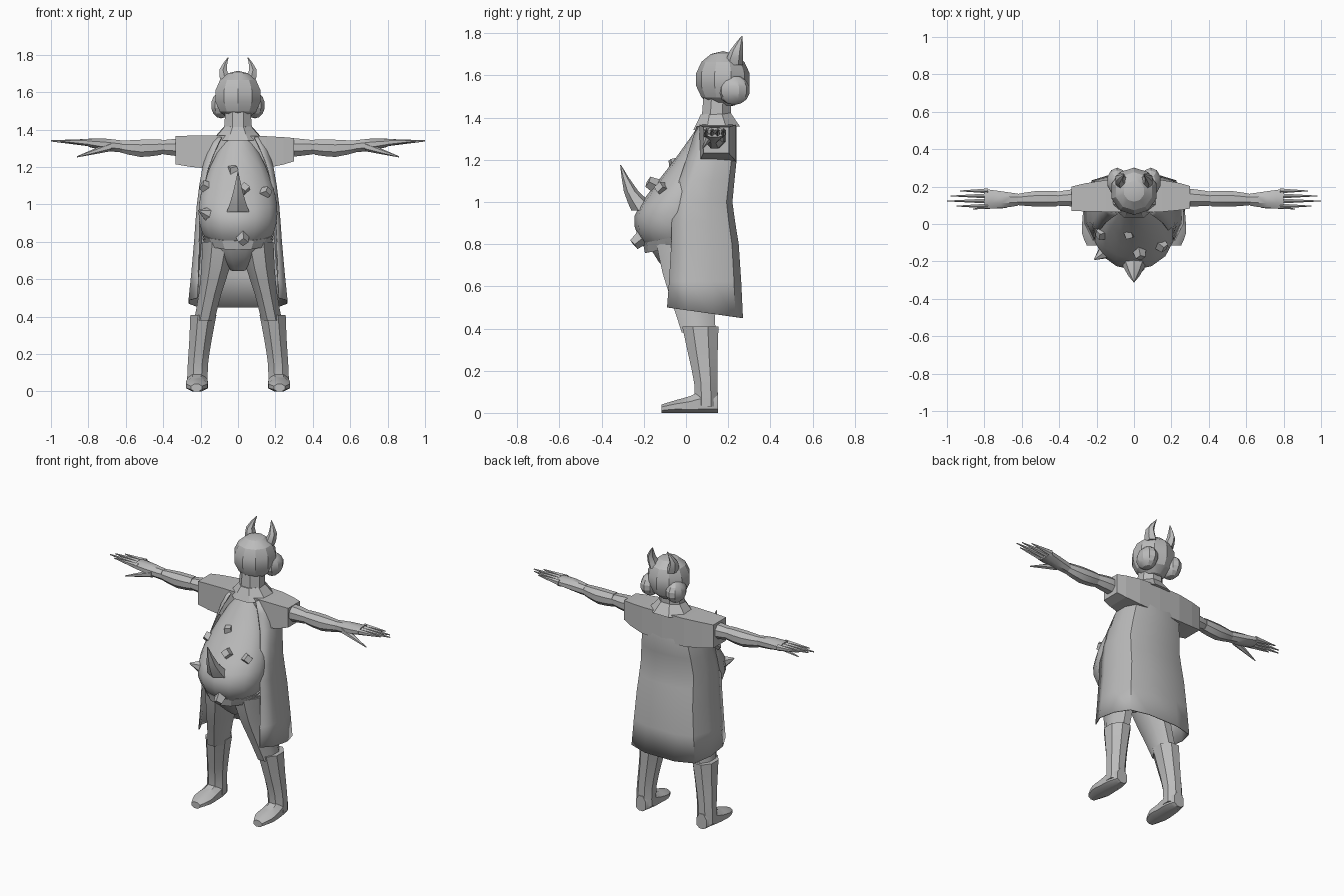
import bpy, bmesh, math
from mathutils import Matrix, Vector

if "Cube" in bpy.data.objects:
    bpy.data.objects.remove(bpy.data.objects["Cube"], do_unlink=True)

GREY = (.5, .5, .5, 1)
material = bpy.data.materials.new("clay_grey")
material.use_nodes = True
material.diffuse_color = GREY
material.node_tree.nodes["Principled BSDF"].inputs["Base Color"].default_value = GREY


def finish(name, bm, angle):
    """Turn a bmesh into a named object; an angle of zero keeps it faceted."""
    bmesh.ops.recalc_face_normals(bm, faces=bm.faces)
    mesh = bpy.data.meshes.new(name)
    bm.to_mesh(mesh)
    bm.free()
    mesh.materials.append(material)
    part = bpy.data.objects.new(name, mesh)
    bpy.context.collection.objects.link(part)
    if angle:
        bpy.ops.object.select_all(action="DESELECT")
        part.select_set(True)
        bpy.context.view_layer.objects.active = part
        bpy.ops.object.shade_smooth_by_angle(angle=math.radians(angle))
    return part


def refine(stations):
    """Add a smoothly interpolated station between each neighbouring pair."""
    points = [Vector(station) for station in stations]
    result = [points[0]]
    for i in range(len(points) - 1):
        here, after = points[i], points[i + 1]
        before, beyond = points[max(i - 1, 0)], points[min(i + 2, len(points) - 1)]
        result += [(here + after) / 2 + (here + after - before - beyond) / 16, after]
    return result


def skin(name, rings, closed=True, angle=35):
    """Join successive rings of points; closed rings are also capped."""
    bm = bmesh.new()
    rows = [[bm.verts.new(point) for point in ring] for ring in rings]
    count = len(rows[0])
    for upper, lower in zip(rows, rows[1:]):
        for i in range(count if closed else count - 1):
            j = (i + 1) % count
            bm.faces.new((upper[i], upper[j], lower[j], lower[i]))
    if closed:
        bm.faces.new(rows[0])
        bm.faces.new(rows[-1])
    return finish(name, bm, angle)


def tube(name, stations, axis="z", sides=8, flip=1, tilt=0, angle=35):
    """Loft through stations of x, y, z and two half widths."""
    rings = []
    for x, y, z, wide, deep in refine(stations):
        ring = []
        for i in range(sides):
            turn = math.tau * (i + .5) / sides
            u = wide * math.cos(turn) / math.cos(math.pi / sides)
            v = deep * math.sin(turn) / math.cos(math.pi / sides)
            dx, dy, dz = {"z": (u, v, tilt * v), "x": (0, u, v), "y": (u, 0, v)}[axis]
            ring.append((flip * (x + dx), y + dy, max(z + dz, 0)))
        rings.append(ring)
    return skin(name, rings, angle=angle)


def ball(name, centre, size, angle):
    bm = bmesh.new()
    place = Matrix.LocRotScale(Vector(centre), None, Vector(size))
    bmesh.ops.create_uvsphere(bm, u_segments=10, v_segments=7, radius=1, matrix=place)
    return finish(name, bm, angle)


def knob(name, centre, direction, base, tip, height, sides=4):
    """A small tapered stud pointing along a direction."""
    bm = bmesh.new()
    turn = Vector(direction).to_track_quat("Z", "Y")
    place = Matrix.LocRotScale(Vector(centre), turn, None)
    bmesh.ops.create_cone(bm, cap_ends=True, segments=sides, radius1=base,
                          radius2=tip, depth=height, matrix=place)
    return finish(name, bm, 0)


# Head, neck and collar
ball("head", (0, .175, 1.58), (.13, .13, .135), 25)
tube("neck", [(0, .14, 1.34, .08, .07), (0, .15, 1.53, .065, .065)])
tube("collar", [(0, .145, 1.35, .13, .11), (0, .14, 1.42, .07, .07)], tilt=.08, angle=0)

# Round torso, belt and hips
tube("belly", [(0, .13, 1.38, .06, .06), (0, .05, 1.2, .15, .11),
               (0, -.02, 1.05, .2, .16), (0, -.05, .95, .21, .19),
               (0, -.05, .85, .19, .17), (0, -.03, .77, .13, .12)],
     sides=14, tilt=.1)
tube("belt", [(0, -.03, .84, .19, .17), (0, -.03, .79, .16, .16)],
     sides=14, tilt=.2, angle=0)
tube("hips", [(0, -.02, .82, .19, .16), (0, 0, .73, .14, .13), (0, .02, .65, .04, .07)],
     sides=12, tilt=.1)

# Growths on the belly
tube("belly_horn", [(0, -.19, .96, .06, .06), (0, -.26, 1.05, .03, .03),
                    (0, -.31, 1.175, .002, .002)], sides=6)
knob("side_spike", (-.165, -.155, .95), (-.8, -.6, .3), .07, .004, .12, sides=6)
studs = {"upper": (-.025, -.05, 1.17), "right": (-.165, -.05, 1.09),
         "middle": (.03, -.15, 1.08), "left": (.14, -.11, 1.06),
         "lower": (.025, -.22, .82)}
for label, spot in studs.items():
    outward = Vector(spot) - Vector((0, 0, 1))
    knob(label + "_belly_stud", spot, outward, .04, .027, .07)

# Long open coat: levels of height, opening, half width, front and back
levels = [(1.36, .09, .14, .05, .21), (1.2, .16, .19, 0, .24), (1, .2, .22, -.06, .22),
          (.8, .21, .235, -.07, .25), (.47, .22, .265, -.09, .27)]
rings = []
for z, opening, wide, front, back in refine(levels):
    depth = back - front
    half = [(opening, 0), (wide, .25), (wide, .6), (wide * .85, .9), (wide * .4, 1)]
    # The hem rises towards the front edges
    lift = .05 if z < .5 else 0
    left = [(x, front + depth * part, z + lift * (.6 - part)) for x, part in half]
    right = [(-x, y, height) for x, y, height in reversed(left)]
    rings.append(left + right)
coat = skin("coat", rings, closed=False, angle=40)
coat.modifiers.new("cloth", "SOLIDIFY").thickness = .006

# Boxy sleeves joined over the shoulders
tube("sleeves", [(-.335, .135, 1.29, .065, .075), (-.15, .15, 1.28, .085, .09),
                 (.15, .15, 1.28, .085, .085), (.3, .143, 1.293, .06, .062)],
     axis="x", sides=4, angle=0)

FINGER_TIPS = (.95, 1, .98, .93)
for side, flip in (("left", 1), ("right", -1)):
    # Ear cover and curved head horn
    ball(side + "_ear_cover", (flip * .09, .228, 1.53), (.057, .075, .07), 25)
    tube(side + "_head_horn", [(.06, .225, 1.65, .03, .04), (.08, .24, 1.72, .02, .026),
                               (.052, .266, 1.787, .002, .002)], sides=6, flip=flip)

    # Arm in two segments, then the hand
    tube(side + "_upper_arm", [(.2, .14, 1.3, .045, .05), (.32, .14, 1.305, .046, .047),
                               (.41, .135, 1.306, .037, .036)], axis="x", flip=flip)
    tube(side + "_forearm", [(.41, .135, 1.306, .04, .04), (.52, .135, 1.3, .042, .046),
                             (.635, .13, 1.31, .028, .03)], axis="x", flip=flip)
    tube(side + "_hand", [(.62, .13, 1.31, .032, .032), (.71, .13, 1.32, .045, .032),
                          (.8, .135, 1.33, .052, .022)], axis="x", flip=flip)
    for i, tip in enumerate(FINGER_TIPS):
        y = .096 + .027 * i
        tube(f"{side}_finger_{i}", [(.78, y, 1.33, .013, .018), (tip, y, 1.34, .002, .003)],
             axis="x", sides=6, flip=flip)
    tube(side + "_thumb", [(.68, .105, 1.31, .02, .022), (.86, .08, 1.255, .002, .003)],
         axis="x", sides=6, flip=flip)

    # Trouser leg, boot shaft and foot
    tube(side + "_leg", [(.1, -.01, .8, .09, .13), (.12, .01, .66, .076, .12),
                         (.15, .035, .52, .06, .1), (.18, .06, .38, .055, .08)], flip=flip)
    tube(side + "_boot_shaft", [(.185, .068, .41, .07, .086), (.2, .08, .28, .06, .07),
                                (.215, .094, .14, .054, .055),
                                (.217, .095, .03, .056, .055)], flip=flip)
    tube(side + "_boot_foot", [(.222, -.115, .02, .03, .02), (.22, -.05, .03, .058, .03),
                               (.22, .02, .035, .056, .045), (.217, .09, .045, .052, .065),
                               (.217, .152, .04, .035, .055)], axis="y", flip=flip)
